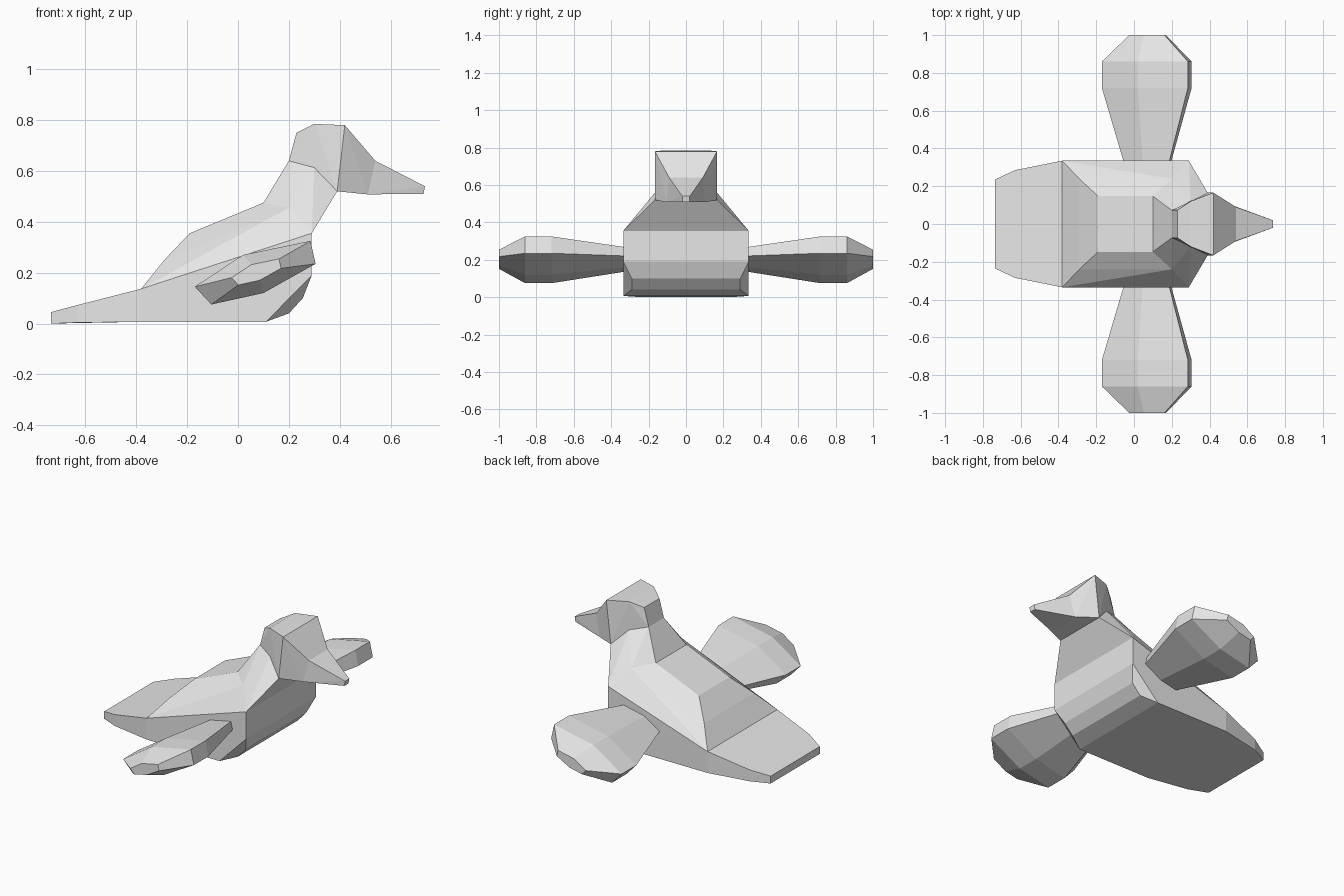
import bpy
import bmesh
from math import radians

cube = bpy.data.objects.get("Cube")
if cube:
    bpy.data.objects.remove(cube, do_unlink=True)

GREY = (0.8, 0.8, 0.8, 1.0)
grey = bpy.data.materials.new("plain grey")
grey.use_nodes = True
grey.diffuse_color = GREY
for node in grey.node_tree.nodes:
    if node.type == 'BSDF_PRINCIPLED':
        node.inputs["Base Color"].default_value = GREY


def hull_part(name, points):
    """Flat-faced solid wrapped around a set of points."""
    bm = bmesh.new()
    for point in points:
        bm.verts.new(point)
    bmesh.ops.convex_hull(bm, input=bm.verts[:])
    loose = [v for v in bm.verts if not v.link_faces]
    bmesh.ops.delete(bm, geom=loose, context='VERTS')
    bmesh.ops.dissolve_limit(bm, angle_limit=radians(1),
                             verts=bm.verts[:], edges=bm.edges[:])
    bmesh.ops.recalc_face_normals(bm, faces=bm.faces[:])
    mesh = bpy.data.meshes.new(name)
    bm.to_mesh(mesh)
    bm.free()
    mesh.materials.append(grey)
    part = bpy.data.objects.new(name, mesh)
    bpy.context.collection.objects.link(part)
    return part


def mirrored(profile):
    """Turn (x, z, half width) entries into points on both sides."""
    return [(x, side * half, z) for x, z, half in profile for side in (-1, 1)]


# Corners shared by neighbouring parts
tail_joint = [(-0.38, 0.007, 0.335), (-0.38, 0.137, 0.335)]
shoulders = [(0.10, 0.475, 0.147), (0.20, 0.455, 0.24), (0.29, 0.355, 0.335)]
throat = [(0.20, 0.64, 0.073), (0.30, 0.615, 0.12), (0.39, 0.52, 0.166)]
face = [(0.42, 0.78, 0.166), (0.39, 0.52, 0.166)]
beak_joint = [(0.54, 0.64, 0.09), (0.51, 0.508, 0.103)]

# Body with a sloping back and a rounded breast
back = [(-0.29, 0.25, 0.24), (-0.19, 0.355, 0.147)]
breast = [(0.29, 0.19, 0.335), (0.255, 0.10, 0.29),
          (0.20, 0.04, 0.29), (0.11, 0.007, 0.335)]
hull_part("body", mirrored(tail_joint + back + shoulders + breast))

# Wide flat tail
tail_end = [(-0.63, 0.004, 0.285), (-0.63, 0.073, 0.285),
            (-0.735, 0.0, 0.236), (-0.735, 0.045, 0.236)]
hull_part("tail", mirrored(tail_joint + tail_end))

# Neck and head
hull_part("neck", mirrored(shoulders + throat))
crown = [(0.23, 0.75, 0.073), (0.30, 0.785, 0.12)]
hull_part("head", mirrored(throat + crown + face))

# Beak flares into the face and narrows to a blunt tip
hull_part("beak_base", mirrored(face + beak_joint))
tip = [(0.735, 0.54, 0.02), (0.73, 0.51, 0.02)]
hull_part("beak_tip", mirrored(beak_joint + tip))

# Wings: one tilted six-sided section, scaled along the span
section = [(-0.17, 0.145), (0.02, 0.27), (0.285, 0.325),
           (0.305, 0.235), (0.10, 0.12), (-0.105, 0.075)]
span = [(0.33, 0.53), (0.72, 1.0), (0.86, 1.0), (1.0, 0.41)]
mid_x, mid_z = 0.075, 0.205
for label, side in (("left", 1), ("right", -1)):
    hull_part("wing_" + ("far" if side > 0 else "near"), [
        (mid_x + (x - mid_x) * size, side * y, mid_z + (z - mid_z) * size)
        for y, size in span for x, z in section])
